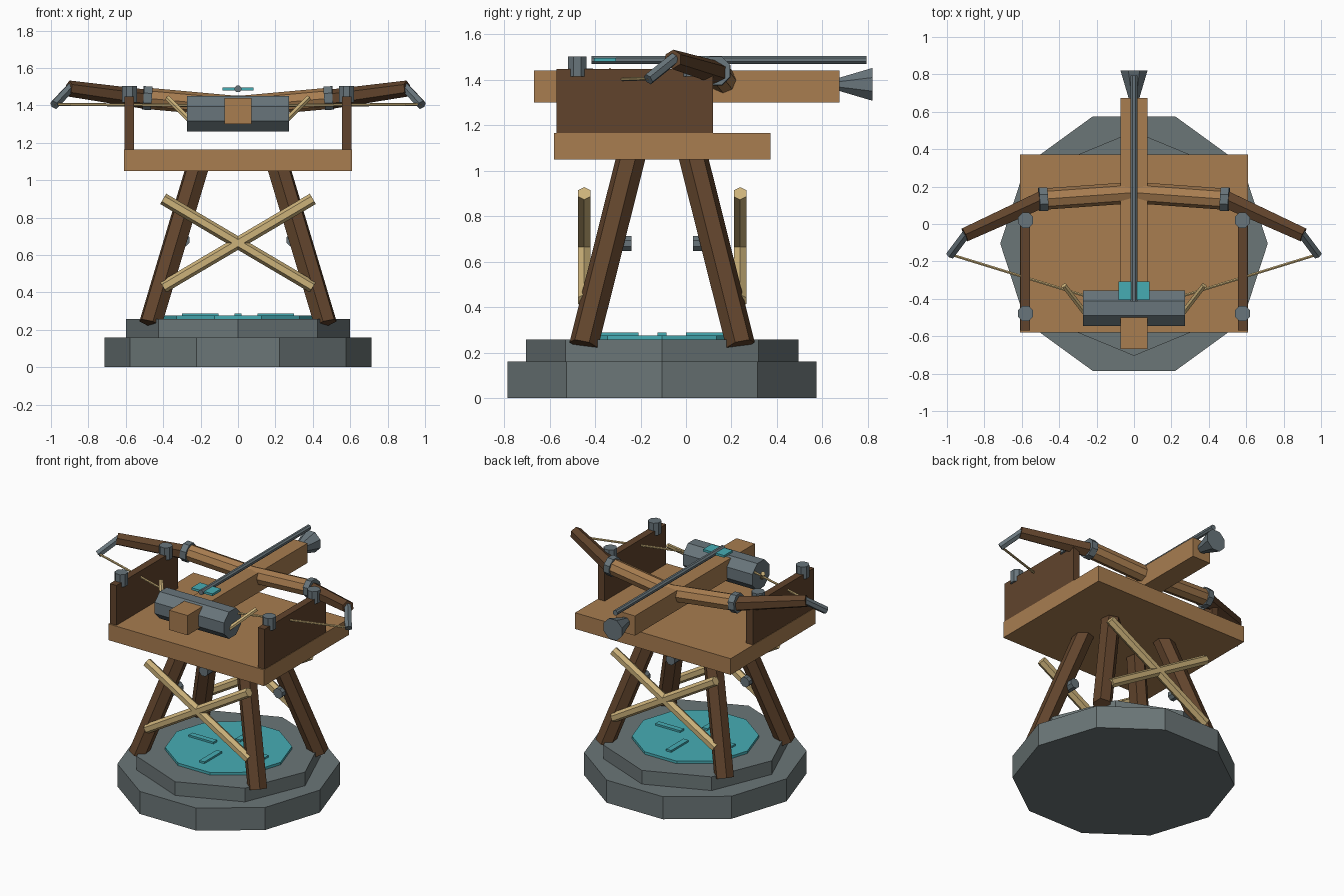
import bpy, bmesh, math
from mathutils import Vector, Matrix

if "Cube" in bpy.data.objects:
    bpy.data.objects.remove(bpy.data.objects["Cube"])

CY = -0.105  # y of the pedestal axis


def material(name, r, g, b):
    def lin(c):
        c /= 255
        return c / 12.92 if c <= 0.04045 else ((c + 0.055) / 1.055) ** 2.4
    m = bpy.data.materials.new(name)
    m.diffuse_color = (lin(r), lin(g), lin(b), 1)
    m.use_nodes = True
    m.node_tree.nodes["Principled BSDF"].inputs["Base Color"].default_value = m.diffuse_color
    return m


STONE = material("stone_grey", 107, 118, 119)
METAL = material("metal_grey", 104, 117, 123)
WOOD = material("light_wood", 168, 125, 80)
DARK = material("dark_wood", 97, 68, 44)
TAN = material("pale_wood", 204, 178, 122)
TEAL = material("teal", 70, 172, 180)


def finish(bm, name, mat):
    bmesh.ops.recalc_face_normals(bm, faces=bm.faces)
    me = bpy.data.meshes.new(name)
    bm.to_mesh(me)
    bm.free()
    me.materials.append(mat)
    ob = bpy.data.objects.new(name, me)
    bpy.context.collection.objects.link(ob)
    return ob


def box(name, lo, hi, mat):
    lo, hi = Vector(lo), Vector(hi)
    bm = bmesh.new()
    bmesh.ops.create_cube(bm, size=1)
    bmesh.ops.transform(bm, verts=bm.verts, matrix=Matrix.Translation((lo + hi) / 2)
                        @ Matrix.Diagonal((*(hi - lo), 1)))
    return finish(bm, name, mat)


def rod(name, a, b, r1, mat, n=6, r2=None, turn=0.0):
    """n-sided prism or cone from a to b."""
    a, b = Vector(a), Vector(b)
    d = b - a
    bm = bmesh.new()
    bmesh.ops.create_cone(bm, cap_ends=True, segments=n, radius1=r1,
                          radius2=r1 if r2 is None else r2, depth=d.length)
    bmesh.ops.transform(bm, verts=bm.verts, matrix=Matrix.Translation((a + b) / 2)
                        @ d.to_track_quat('Z', 'Y').to_matrix().to_4x4()
                        @ Matrix.Rotation(turn, 4, 'Z'))
    return finish(bm, name, mat)


# Stepped stone pedestal
rod("pedestal_lower", (0, CY, 0), (0, CY, 0.16), 0.715, STONE, 10, turn=math.pi / 2)
rod("pedestal_upper", (0, CY, 0.16), (0, CY, 0.257), 0.6, STONE, 8)

# Teal disc with four radial ribs
rod("disc", (0, CY, 0.25), (0, CY, 0.275), 0.408, TEAL, 10, turn=math.pi / 2)
for s in (-1, 1):
    x0, x1 = sorted((s * 0.105, s * 0.3))
    box("disc_rib_x", (x0, CY - 0.02, 0.27), (x1, CY + 0.02, 0.288), TEAL)
    box("disc_rib_y", (-0.02, CY + x0, 0.27), (0.02, CY + x1, 0.288), TEAL)

# Splayed legs with metal lugs
for sx in (-1, 1):
    for sy in (-1, 1):
        rod("leg", (sx * 0.468, CY + sy * 0.345, 0.233),
            (sx * 0.208, CY + sy * 0.127, 1.1), 0.065, DARK, 6)
        rod("leg_lug", (sx * 0.292, CY + sy * 0.135, 0.68),
            (sx * 0.292, CY + sy * 0.22, 0.68), 0.036, METAL, 8, turn=math.pi / 8)

# Crossed braces on the front and back
for sy in (-1, 1):
    for sx in (-1, 1):
        y = CY + sy * 0.343
        rod("cross_brace", (-sx * 0.4, y, 0.428), (sx * 0.4, y, 0.9), 0.032, TAN, 6)

# Platform and stock
box("platform", (-0.61, -0.58, 1.05), (0.61, 0.372, 1.165), WOOD)
box("stock", (-0.072, -0.668, 1.30), (0.072, 0.675, 1.44), WOOD)
rod("stock_tip", (0, 0.67, 1.38), (0, 0.82, 1.38), 0.03, METAL, 8, r2=0.078, turn=math.pi / 8)

# Winch drum across the stock
rod("winch_drum", (-0.272, -0.45, 1.355), (0.272, -0.45, 1.355), 0.103, METAL, 8,
    turn=math.pi / 8)

# Parts mirrored left and right
for s in (-1, 1):
    # Side panel with two capped posts
    x0, x1 = sorted((s * 0.555, s * 0.607))
    box("side_panel", (x0, -0.57, 1.165), (x1, 0.118, 1.448), DARK)
    for y in (0.02, -0.478):
        rod("panel_post", (s * 0.58, y, 1.415), (s * 0.58, y, 1.502), 0.044, METAL, 8,
            turn=math.pi / 8)
    # Bow arm, collar, outer limb and metal tip
    rod("bow_inner_arm", (0, 0.168, 1.393), (s * 0.485, 0.133, 1.437), 0.057, WOOD, 8)
    rod("bow_collar", (s * 0.463, 0.133, 1.437), (s * 0.508, 0.131, 1.44), 0.068, METAL, 8,
        turn=math.pi / 8)
    rod("bow_outer_limb", (s * 0.49, 0.132, 1.432), (s * 0.905, -0.058, 1.49), 0.052, DARK, 6,
        r2=0.043)
    rod("bow_tip", (s * 0.895, -0.05, 1.495), (s * 0.982, -0.166, 1.402), 0.026, METAL, 6)
    # Bow string and winch handle
    rod("bow_string", (s * 0.98, -0.163, 1.405), (s * 0.26, -0.385, 1.4), 0.008, TAN, 6)
    rod("winch_handle", (s * 0.262, -0.475, 1.325), (s * 0.375, -0.328, 1.438), 0.016, TAN, 6)

# Bolt resting above the stock with teal fletching
rod("bolt_shaft", (0, -0.415, 1.488), (0, 0.795, 1.488), 0.019, METAL, 8, turn=math.pi / 8)
box("bolt_fletching", (-0.083, -0.405, 1.48), (0.083, -0.308, 1.496), TEAL)
